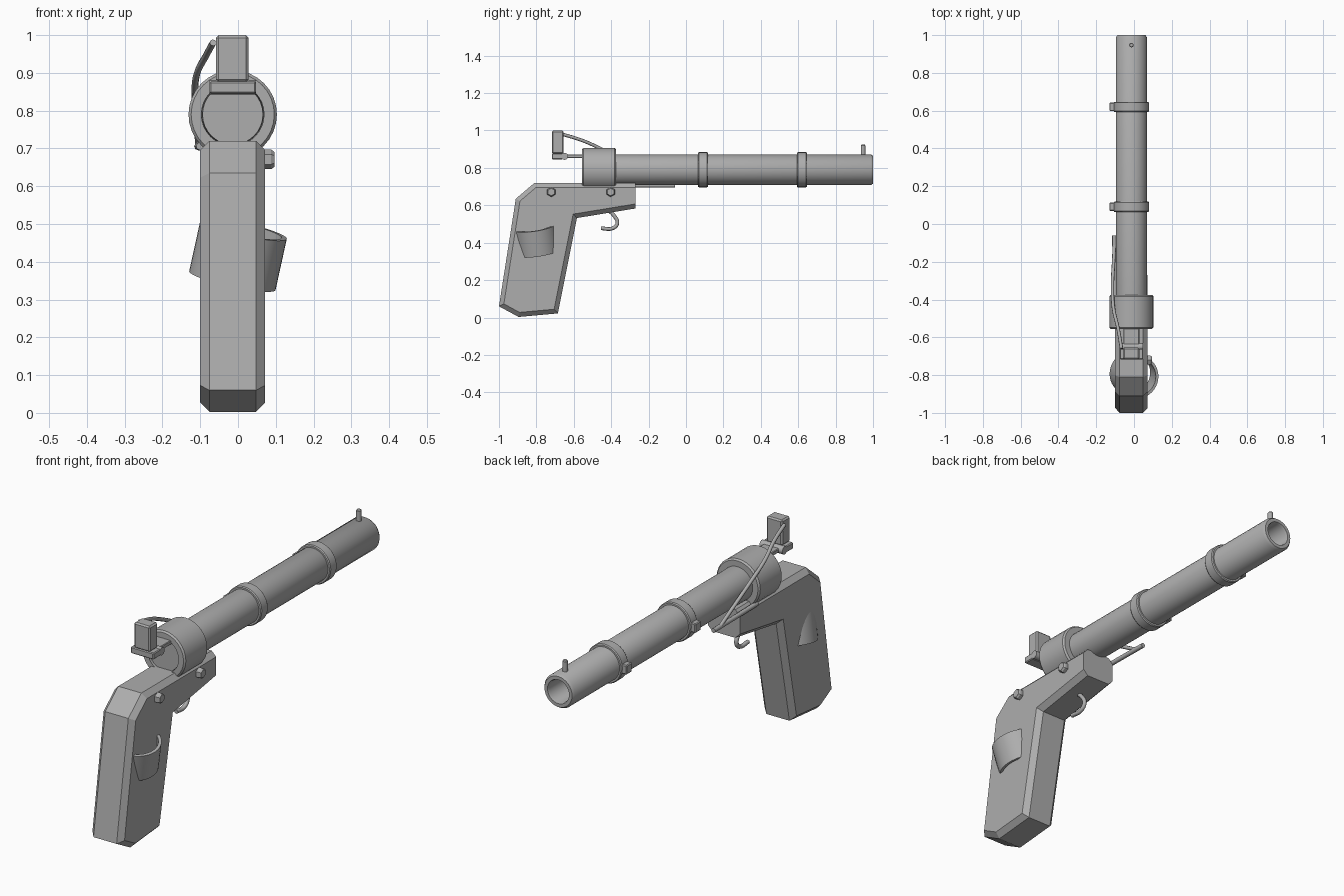
import bpy, bmesh, math
from mathutils import Vector

if "Cube" in bpy.data.objects:
    bpy.data.objects.remove(bpy.data.objects["Cube"])

CX, CZ = -0.014, 0.79          # barrel axis
metal = bpy.data.materials.new("grey")
metal.diffuse_color = (0.42, 0.42, 0.42, 1)
metal.use_nodes = True
metal.node_tree.nodes["Principled BSDF"].inputs["Base Color"].default_value = metal.diffuse_color


def finish(name, bm, smooth=True, bevel=0):
    bmesh.ops.recalc_face_normals(bm, faces=bm.faces)
    me = bpy.data.meshes.new(name)
    bm.to_mesh(me)
    bm.free()
    ob = bpy.data.objects.new(name, me)
    bpy.context.collection.objects.link(ob)
    me.materials.append(metal)
    if bevel:
        m = ob.modifiers.new("bevel", 'BEVEL')
        m.width, m.segments = bevel, 1
        m.limit_method, m.angle_limit = 'ANGLE', math.radians(40)
    if smooth:
        bpy.ops.object.select_all(action='DESELECT')
        bpy.context.view_layer.objects.active = ob
        ob.select_set(True)
        bpy.ops.object.shade_smooth_by_angle(angle=math.radians(35))
    return ob


def lathe(name, profile, origin, axis, n=32, closed=False, smooth=True):
    """Revolve (radius, distance) points around an axis."""
    bm = bmesh.new()
    rot = Vector((0, 0, 1)).rotation_difference(Vector(axis))
    rings = []
    for r, h in profile:
        rings.append([bm.verts.new(Vector(origin) + rot @ Vector(
            (r * math.cos(2 * math.pi * i / n), r * math.sin(2 * math.pi * i / n), h)))
            for i in range(n)])
    pairs = list(zip(rings, rings[1:]))
    if closed:
        pairs.append((rings[-1], rings[0]))
    for a, b in pairs:
        for i in range(n):
            j = (i + 1) % n
            bm.faces.new((a[i], a[j], b[j], b[i]))
    if not closed:
        bm.faces.new(rings[0])
        bm.faces.new(rings[-1])
    return finish(name, bm, smooth)


def box(name, x, y, z, bevel=0.004):
    bm = bmesh.new()
    bmesh.ops.create_cube(bm, size=1)
    for v in bm.verts:
        v.co = [(a + b) / 2 + c * (b - a) for (a, b), c in zip((x, y, z), v.co)]
    return finish(name, bm, False, bevel)


def tube(name, pts, radius):
    cu = bpy.data.curves.new(name, 'CURVE')
    cu.dimensions = '3D'
    cu.bevel_depth, cu.bevel_resolution, cu.use_fill_caps = radius, 2, True
    cu.resolution_u = 6
    sp = cu.splines.new('BEZIER')
    sp.bezier_points.add(len(pts) - 1)
    for p, co in zip(sp.bezier_points, pts):
        p.co = co
        p.handle_left_type = p.handle_right_type = 'AUTO'
    cu.materials.append(metal)
    ob = bpy.data.objects.new(name, cu)
    bpy.context.collection.objects.link(ob)


# Grip: side outline extruded across x, outline edges chamfered except at the front end
outline = [(-1, 0.06), (-0.895, 0.003), (-0.685, 0.022), (-0.583, 0.532), (-0.27, 0.583),
           (-0.27, 0.72), (-0.81, 0.72), (-0.91, 0.635)]
bm = bmesh.new()
left = [bm.verts.new((-0.1, y, z)) for y, z in outline]
right = [bm.verts.new((0.072, y, z)) for y, z in outline]
bm.faces.new(left)
bm.faces.new(right)
for i in range(8):
    j = (i + 1) % 8
    bm.faces.new((left[i], left[j], right[j], right[i]))
bmesh.ops.recalc_face_normals(bm, faces=bm.faces)
rim = [e for e in bm.edges if abs(e.verts[0].co.x - e.verts[1].co.x) < 0.01
       and not all(v.co.y > -0.3 for v in e.verts)]
bmesh.ops.bevel(bm, geom=rim, offset=0.024, segments=1, affect='EDGES', clamp_overlap=True)
finish("grip", bm, False)

# Barrel with bore, breech ring, bands and their clips
lathe("barrel", [(0.08, -0.545), (0.082, -0.53), (0.082, 0.988), (0.074, 1.0),
                 (0.058, 1.0), (0.054, 0.99), (0.054, 0.3)], (CX, 0, CZ), (0, 1, 0))
lathe("breech", [(0.083, -0.555), (0.11, -0.555), (0.117, -0.547), (0.117, -0.383),
                 (0.11, -0.375), (0.081, -0.375)], (CX, 0, CZ), (0, 1, 0), 32, True)
for k, y in enumerate((0.091, 0.62)):
    lathe(f"band_{k}", [(0.08, y - .027), (0.09, y - .027), (0.094, y - .022), (0.094, y + .022),
                        (0.09, y + .027), (0.08, y + .027)], (CX, 0, CZ), (0, 1, 0), 32, True)
    box(f"band_clip_{k}", (-0.13, -0.1), (y - .022, y + .022), (0.765, 0.81))
lathe("front_sight", [(0.012, 0.86), (0.012, 0.92), (0.009, 0.924)], (CX, 0.947, 0), (0, 0, 1), 12)

# Rear block standing on a hinged plate
box("rear_block", (-0.058, 0.028), (-0.717, -0.654), (0.875, 1.0), 0.007)
box("rear_block_base", (-0.075, 0.048), (-0.717, -0.66), (0.845, 0.877))
box("rear_block_arm", (-0.055, 0.028), (-0.68, -0.54), (0.852, 0.872), 0.003)
lathe("rear_hinge", [(0.019, -0.075), (0.019, 0.048)], (0, -0.65, 0.862), (1, 0, 0), 16)

# Bent wire passing the breech, and the short rod beside the stock
tube("wire", [(-0.066, -0.66, 0.98), (-0.085, -0.55, 0.945), (-0.108, -0.45, 0.9),
              (-0.114, -0.33, 0.84), (-0.108, -0.2, 0.76), (-0.104, -0.11, 0.705)], 0.009)
tube("side_rod", [(-0.1, -0.4, 0.706), (-0.105, -0.06, 0.706)], 0.011)

# Trigger
tube("trigger", [(CX, -0.43, 0.585), (CX, -0.385, 0.545), (CX, -0.367, 0.505),
                 (CX, -0.39, 0.478), (CX, -0.455, 0.477)], 0.01)

# Hex bolts on the right side
for k, y in enumerate((-0.72, -0.403)):
    lathe(f"bolt_{k}", [(0.026, 0.07), (0.026, 0.088), (0.02, 0.096)],
          (0, y, 0.671), (1, 0, 0), 6, smooth=False)

# Tilted open ring through the grip
axis = Vector((0.22, -0.15, 1)).normalized()
lathe("grip_ring", [(0.117, -0.07), (0.117, 0.07), (0.103, 0.07), (0.103, -0.07)],
      (0, -0.80, 0.418), axis, 40, True)
